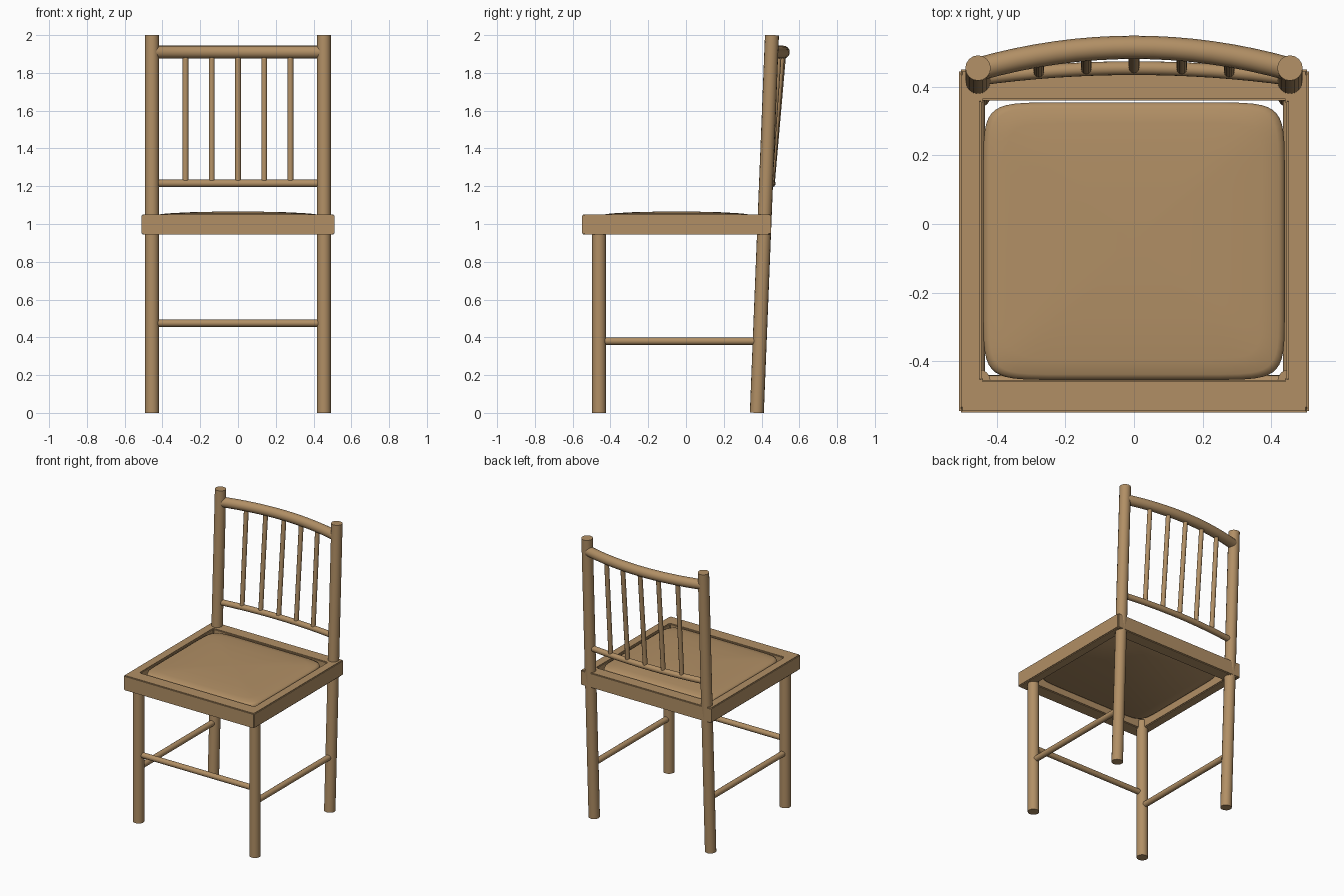
import bpy, bmesh
from math import cos, sin, pi, copysign
from mathutils import Vector

if "Cube" in bpy.data.objects:
    bpy.data.objects.remove(bpy.data.objects["Cube"], do_unlink=True)

wood = bpy.data.materials.new("warm wood")
wood.use_nodes = True
COLOR = (0.44, 0.275, 0.13, 1)
wood.diffuse_color = COLOR
wood.node_tree.nodes["Principled BSDF"].inputs["Base Color"].default_value = COLOR


def finish(name, bm, angle=0.7):
    bmesh.ops.recalc_face_normals(bm, faces=bm.faces)
    mesh = bpy.data.meshes.new(name)
    bm.to_mesh(mesh)
    bm.free()
    obj = bpy.data.objects.new(name, mesh)
    bpy.context.collection.objects.link(obj)
    mesh.materials.append(wood)
    bpy.ops.object.select_all(action="DESELECT")
    obj.select_set(True)
    bpy.context.view_layer.objects.active = obj
    bpy.ops.object.shade_smooth_by_angle(angle=angle)
    return obj


def skin(bm, rings):
    """Join closed rings of points into a capped solid."""
    loops = [[bm.verts.new(p) for p in ring] for ring in rings]
    n = len(loops[0])
    for a, b in zip(loops, loops[1:]):
        for i in range(n):
            j = (i + 1) % n
            bm.faces.new((a[i], a[j], b[j], b[i]))
    bm.faces.new(loops[0][::-1])
    bm.faces.new(loops[-1])


def rod(name, points, radius, sides=16):
    """Round bar swept along a path."""
    pts = [Vector(p) for p in points]
    rings = []
    for i, p in enumerate(pts):
        along = (pts[min(i + 1, len(pts) - 1)] - pts[max(i - 1, 0)]).normalized()
        ref = Vector((0, 1, 0)) if abs(along.z) > 0.7 else Vector((0, 0, 1))
        u = along.cross(ref).normalized()
        v = along.cross(u)
        rings.append([p + radius * (u * cos(2 * pi * k / sides) + v * sin(2 * pi * k / sides))
                      for k in range(sides)])
    bm = bmesh.new()
    skin(bm, rings)
    return finish(name, bm)


LEG_X, FRONT_Y, LEG_R = 0.455, -0.46, 0.037


def post_y(z):
    return 0.375 + 0.04 * z


def rail_y(x, z, bow):
    return post_y(z) + bow * (1 - (x / LEG_X) ** 2)


# Legs, raked back posts and side stretchers
for side, s in (("left", 1), ("right", -1)):
    x = s * LEG_X
    rod(side + "_front_leg", [(x, FRONT_Y, 0), (x, FRONT_Y, 1.0)], LEG_R)
    rod(side + "_back_post", [(x, post_y(0), 0), (x, post_y(2), 2)], LEG_R)
    rod(side + "_stretcher", [(x, FRONT_Y, 0.38), (x, post_y(0.38), 0.38)], 0.02)
rod("front_stretcher", [(-LEG_X, FRONT_Y, 0.475), (LEG_X, FRONT_Y, 0.475)], 0.019)

# Bowed back rails and spindles
LOW_Z, LOW_BOW, TOP_Z, TOP_BOW = 1.215, 0.031, 1.91, 0.064
for name, z, bow, r in (("lower_back_rail", LOW_Z, LOW_BOW, 0.02),
                        ("top_back_rail", TOP_Z, TOP_BOW, 0.034)):
    xs = [LEG_X * (i / 8 - 1) for i in range(17)]
    rod(name, [(x, rail_y(x, z, bow), z) for x in xs], r)
for i in range(-2, 3):
    x = 0.139 * i
    rod(f"spindle_{i + 3}", [(x, rail_y(x, LOW_Z, LOW_BOW), LOW_Z),
                             (x, rail_y(x, TOP_Z, TOP_BOW), TOP_Z)], 0.0155, 12)

# Seat frame: square ring with softened edges
bm = bmesh.new()


def rectangle(x, y0, y1, z):
    return [bm.verts.new(p) for p in ((-x, y0, z), (x, y0, z), (x, y1, z), (-x, y1, z))]


BOTTOM, TOP = 0.945, 1.05
outline = [rectangle(0.51, -0.55, 0.45, BOTTOM), rectangle(0.51, -0.55, 0.45, TOP),
           rectangle(0.445, -0.455, 0.36, TOP), rectangle(0.445, -0.455, 0.36, BOTTOM)]
for k in range(4):
    a, b = outline[k], outline[(k + 1) % 4]
    for i in range(4):
        j = (i + 1) % 4
        bm.faces.new((a[i], a[j], b[j], b[i]))
bmesh.ops.recalc_face_normals(bm, faces=bm.faces)
bmesh.ops.bevel(bm, geom=bm.edges[:], offset=0.005, segments=2, affect="EDGES")
finish("seat_frame", bm, 0.5)

# Padded seat: rounded square rings rising to a shallow crown
def power(c):
    return copysign(abs(c) ** 0.2, c)


profile = [(0.96, 0.985), (0.99, 0.992), (1, 1.01), (1, 1.03), (0.99, 1.043),
           (0.96, 1.05), (0.85, 1.056), (0.6, 1.062), (0.3, 1.065), (0.05, 1.066)]
angles = [2 * pi * (k + 0.5) / 48 for k in range(48)]
bm = bmesh.new()
skin(bm, [[(0.44 * f * power(cos(t)), -0.05 + 0.405 * f * power(sin(t)), z) for t in angles]
          for f, z in profile])
finish("seat_pad", bm, 1.0)
